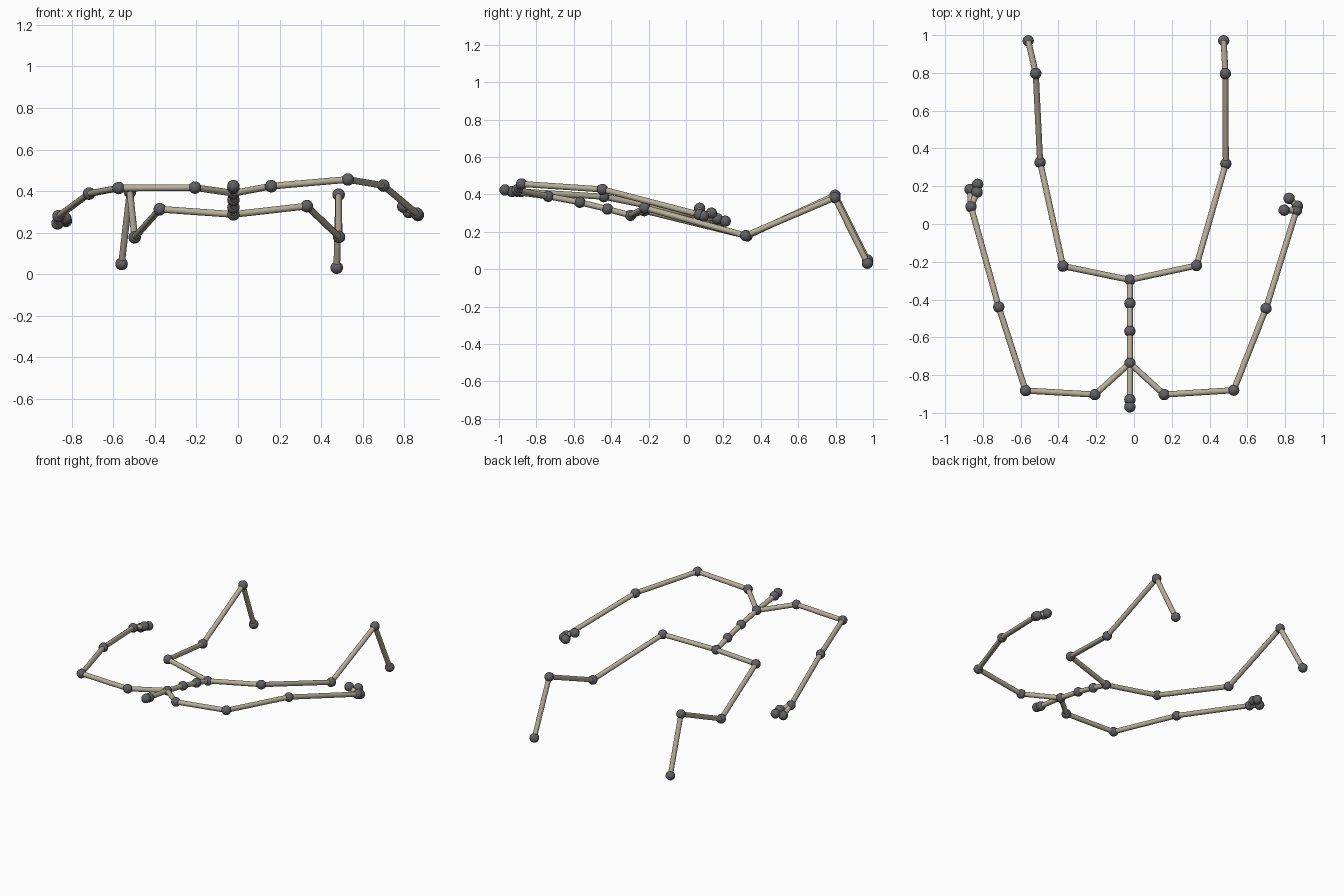
import bpy
from mathutils import Vector

if "Cube" in bpy.data.objects:
    bpy.data.objects.remove(bpy.data.objects["Cube"])

JOINT_R, BONE_R = 0.03, 0.016


def material(name, color):
    m = bpy.data.materials.new(name)
    m.diffuse_color = color
    m.use_nodes = True
    m.node_tree.nodes["Principled BSDF"].inputs["Base Color"].default_value = m.diffuse_color
    return m


dark = material("joint_grey", (0.12, 0.12, 0.13, 1))
tan = material("bone_tan", (0.48, 0.43, 0.32, 1))


def finish(name, mat):
    ob = bpy.context.object
    ob.name = name
    ob.data.materials.append(mat)
    bpy.ops.object.shade_smooth_by_angle()


def joint(name, p):
    bpy.ops.mesh.primitive_uv_sphere_add(segments=20, ring_count=12, radius=JOINT_R, location=p)
    finish(name + "_joint", dark)


def bone(name, a, b):
    a, b = Vector(a), Vector(b)
    d = b - a
    bpy.ops.mesh.primitive_cylinder_add(vertices=16, radius=BONE_R, depth=d.length, location=(a + b) / 2,
                                        rotation=d.to_track_quat('Z', 'Y').to_euler())
    finish(name + "_bone", tan)


# Each joint: name -> (parent, position)
skeleton = {
    # spine and head
    "pelvis": (None, (-0.022, -0.296, 0.288)),
    "waist": ("pelvis", (-0.022, -0.42, 0.322)),
    "chest": ("waist", (-0.022, -0.567, 0.358)),
    "neck": ("chest", (-0.022, -0.737, 0.39)),
    "head": ("neck", (-0.022, -0.93, 0.416)),
    "face": ("head", (-0.022, -0.968, 0.424)),
    # arm on the -x side
    "right_clavicle": ("neck", (-0.207, -0.903, 0.417)),
    "right_shoulder": ("right_clavicle", (-0.574, -0.882, 0.415)),
    "right_elbow": ("right_shoulder", (-0.716, -0.44, 0.388)),
    "right_wrist": ("right_elbow", (-0.863, 0.092, 0.28)),
    "right_hand": ("right_wrist", (-0.868, 0.183, 0.245)),
    "right_fingertip": ("right_hand", (-0.828, 0.21, 0.257)),
    "right_thumb": ("right_wrist", (-0.831, 0.168, 0.27)),
    # arm on the +x side
    "left_clavicle": ("neck", (0.16, -0.903, 0.424)),
    "left_shoulder": ("left_clavicle", (0.528, -0.88, 0.456)),
    "left_elbow": ("left_shoulder", (0.699, -0.447, 0.427)),
    "left_wrist": ("left_elbow", (0.86, 0.072, 0.292)),
    "left_hand": ("left_wrist", (0.865, 0.094, 0.285)),
    "left_fingertip": ("left_hand", (0.821, 0.136, 0.3)),
    "left_thumb": ("left_wrist", (0.795, 0.073, 0.326)),
    # legs
    "right_hip": ("pelvis", (-0.376, -0.223, 0.313)),
    "right_knee": ("right_hip", (-0.497, 0.327, 0.178)),
    "right_ankle": ("right_knee", (-0.52, 0.797, 0.396)),
    "right_foot": ("right_ankle", (-0.56, 0.97, 0.05)),
    "left_hip": ("pelvis", (0.331, -0.22, 0.328)),
    "left_knee": ("left_hip", (0.486, 0.319, 0.18)),
    "left_ankle": ("left_knee", (0.484, 0.796, 0.383)),
    "left_foot": ("left_ankle", (0.475, 0.97, 0.032)),
}

for name, (parent, pos) in skeleton.items():
    joint(name, pos)
    if parent:
        bone(parent + "_to_" + name, skeleton[parent][1], pos)
